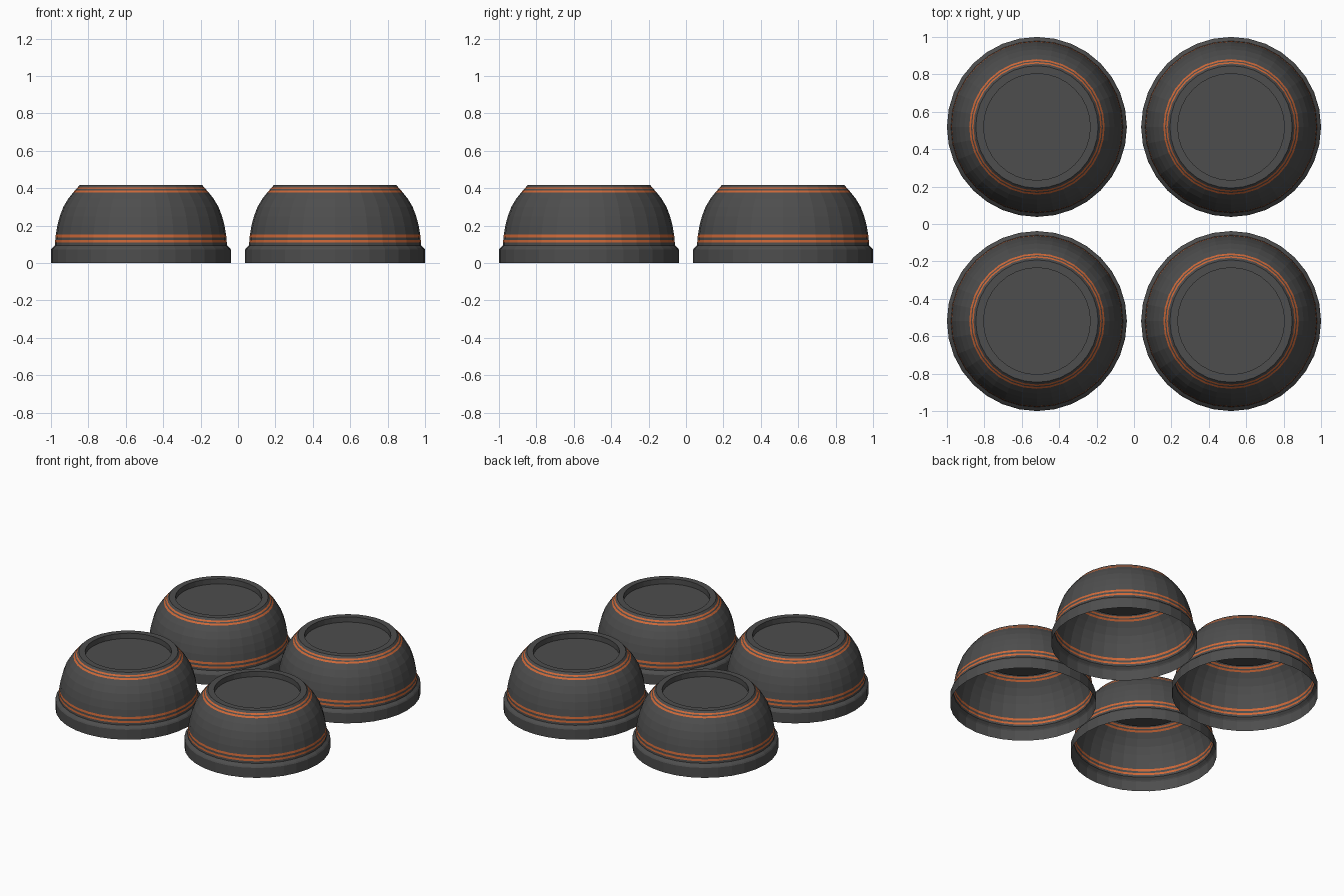
import bpy, bmesh
from math import cos, sin, tau

if "Cube" in bpy.data.objects:
    bpy.data.objects.remove(bpy.data.objects["Cube"])

SEGMENTS = 32


def material(name, color):
    mat = bpy.data.materials.new(name)
    mat.diffuse_color = color
    mat.use_nodes = True
    mat.node_tree.nodes["Principled BSDF"].inputs["Base Color"].default_value = mat.diffuse_color
    return mat


glaze = material("dark_glaze", (0.075, 0.075, 0.075, 1))
stripe = material("orange_stripe", (0.62, 0.14, 0.04, 1))

# thin bowl wall from rim (on the ground) to recessed base: radius, z,
# and whether the band above the point is a painted stripe
PROFILE = [
    (0.481, 0.000, 0), (0.481, 0.072, 0), (0.476, 0.080, 0),
    (0.460, 0.095, 0), (0.459, 0.110, 1), (0.458, 0.124, 0),
    (0.457, 0.138, 1), (0.455, 0.153, 0), (0.447, 0.200, 0),
    (0.434, 0.250, 0), (0.415, 0.300, 0), (0.388, 0.345, 0),
    (0.362, 0.378, 1), (0.353, 0.388, 0), (0.347, 0.395, 1),
    (0.339, 0.404, 0), (0.327, 0.418, 0), (0.285, 0.418, 0),
    (0.285, 0.380, 0),
]


def bowl_mesh():
    bm = bmesh.new()
    rings = [[bm.verts.new((r * cos(tau * i / SEGMENTS), r * sin(tau * i / SEGMENTS), z))
              for i in range(SEGMENTS)] for r, z, _ in PROFILE]
    for k in range(len(rings) - 1):
        a, b = rings[k], rings[k + 1]
        for i in range(SEGMENTS):
            j = (i + 1) % SEGMENTS
            face = bm.faces.new((a[i], a[j], b[j], b[i]))
            face.material_index = PROFILE[k][2]
    bm.faces.new(rings[-1])  # recessed base
    mesh = bpy.data.meshes.new("bowl")
    bm.to_mesh(mesh)
    bm.free()
    mesh.materials.append(glaze)
    mesh.materials.append(stripe)
    return mesh


# four upturned bowls in a square
mesh = bowl_mesh()
for side, x in (("left", -0.519), ("right", 0.519)):
    for depth, y in (("front", -0.519), ("back", 0.519)):
        bowl = bpy.data.objects.new(f"bowl_{depth}_{side}", mesh)
        bowl.location = (x, y, 0)
        bpy.context.collection.objects.link(bowl)
